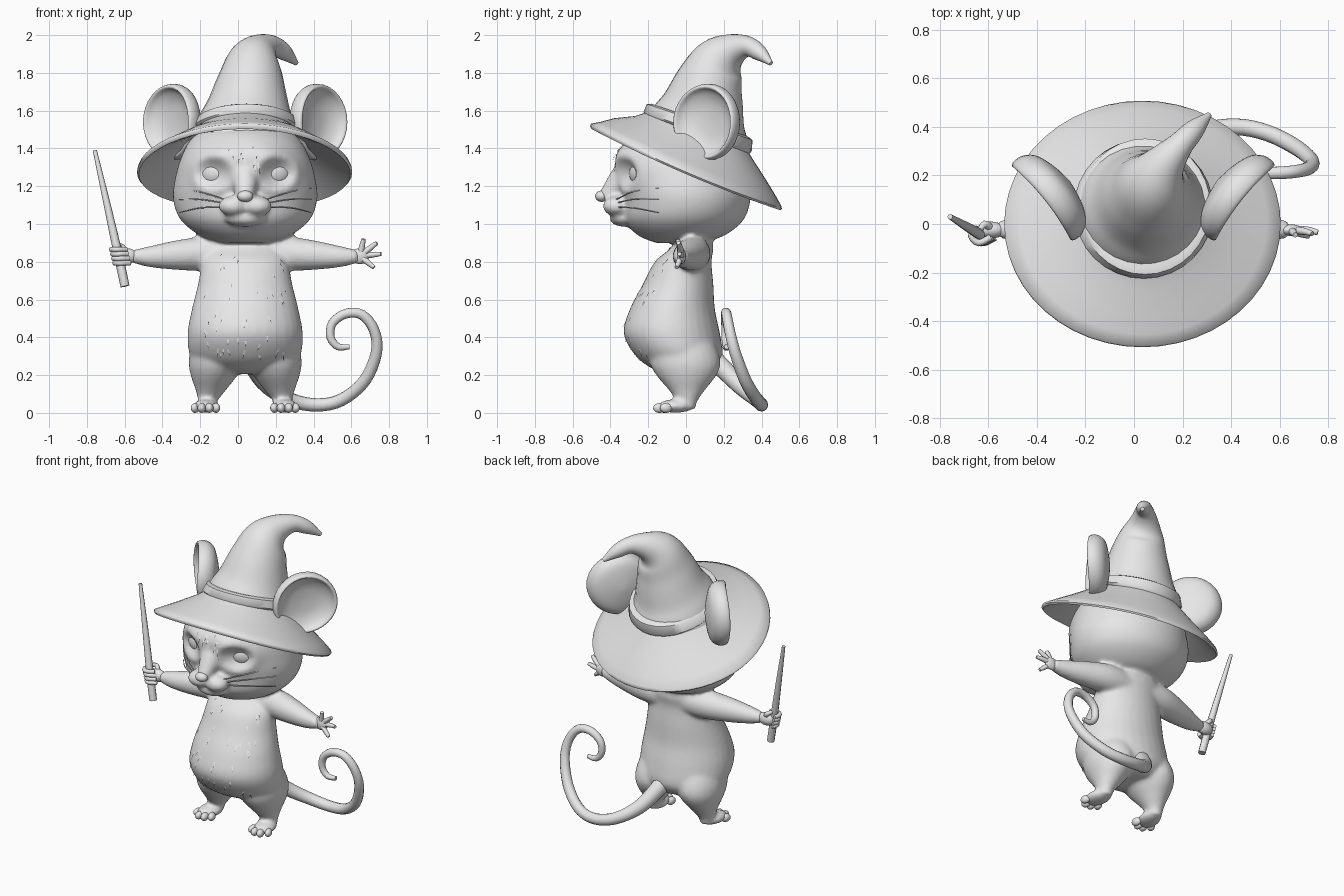
import bpy, bmesh, math, random
from mathutils import Vector, Matrix

if "Cube" in bpy.data.objects:
    bpy.data.objects.remove(bpy.data.objects["Cube"])

random.seed(4)
CX = 0.038                      # symmetry plane of the animal
TAU = 2 * math.pi
GREY = bpy.data.materials.new("plain_grey")
GREY.diffuse_color = (0.8, 0.8, 0.8, 1)
GREY.use_nodes = True
GREY.node_tree.nodes["Principled BSDF"].inputs["Base Color"].default_value = GREY.diffuse_color


def spline(pts, steps=5):
    """Catmull-Rom through tuples of any length."""
    P = [Vector(p) for p in pts]
    P = [2 * P[0] - P[1]] + P + [2 * P[-1] - P[-2]]
    out = []
    for a, b, c, d in zip(P, P[1:], P[2:], P[3:]):
        for k in range(steps):
            t = k / steps
            out.append(0.5 * (2 * b + (c - a) * t + (2 * a - 5 * b + 4 * c - d) * t * t
                              + (3 * b - a - 3 * c + d) * t ** 3))
    return out + [P[-2]]


def loft(bm, rings, n=24, caps=True):
    """Skin rings given as (centre, u axis, v axis)."""
    loops = []
    for c, u, v in rings:
        loops.append([bm.verts.new(Vector(c) + Vector(u) * math.cos(TAU * i / n)
                                   + Vector(v) * math.sin(TAU * i / n)) for i in range(n)])
    for a, b in zip(loops, loops[1:]):
        for i in range(n):
            bm.faces.new((a[i], a[(i + 1) % n], b[(i + 1) % n], b[i]))
    if caps:
        bm.faces.new(loops[0][::-1])
        bm.faces.new(loops[-1])
    return [v for l in loops for v in l]


def stack(bm, rows, n=32):
    """Horizontal ellipses: (x centre, y centre, z, x radius, y radius)."""
    return loft(bm, [((r[0], r[1], r[2]), (r[3], 0, 0), (0, r[4], 0)) for r in spline(rows)], n)


def tube(bm, pts, n=12, steps=5):
    """Round tube along (x, y, z, radius) points."""
    S = spline(pts, steps)
    C = [Vector(s[:3]) for s in S]
    rings, u = [], None
    for i, s in enumerate(S):
        t = (C[min(i + 1, len(C) - 1)] - C[max(i - 1, 0)]).normalized()
        u = t.orthogonal() if u is None else u - t * u.dot(t)
        u.normalize()
        rings.append((C[i], u * s[3], t.cross(u) * s[3]))
    return loft(bm, rings, n)


def blob(bm, c, r, turn=0):
    m = Matrix.Translation(c) @ Matrix.Rotation(turn, 4, 'Z') @ Matrix.Diagonal((*r, 1))
    bmesh.ops.create_uvsphere(bm, u_segments=20, v_segments=12, radius=1, matrix=m)


def finish(bm, name, angle=50, fix=True):
    if fix:
        bmesh.ops.recalc_face_normals(bm, faces=bm.faces[:])
    me = bpy.data.meshes.new(name)
    bm.to_mesh(me)
    bm.free()
    me.materials.append(GREY)
    me.shade_smooth()
    me.set_sharp_from_angle(angle=math.radians(angle))
    ob = bpy.data.objects.new(name, me)
    bpy.context.collection.objects.link(ob)
    return ob


# Torso, legs, arms, head and muzzle fused into one furry skin
bm = bmesh.new()
stack(bm, [(CX, .01, .205, .10, .11), (CX, -.01, .235, .21, .17), (CX, -.035, .30, .29, .23),
           (CX, -.075, .42, .305, .255), (CX, -.072, .55, .282, .225), (CX, -.042, .68, .25, .187),
           (CX, -.015, .80, .228, .15), (CX, .035, .88, .20, .11), (CX, .04, .96, .13, .08)])
head = stack(bm, [(CX, -.04, .90, .12, .12), (CX, -.025, .94, .24, .23), (CX, -.012, 1.02, .34, .315),
                  (CX, 0, 1.12, .38, .34), (CX, -.01, 1.22, .375, .35), (CX, -.025, 1.35, .34, .345),
                  (CX, .01, 1.47, .27, .29), (CX, .05, 1.55, .14, .16)], 64)
for v in head:                  # eye sockets pressed in, lids and brows pushed out
    if v.co.y < -.05:
        x, z = abs(v.co.x - CX), v.co.z
        r = math.hypot(x - .17, (z - 1.27) * 1.15)
        v.co.y += .055 * math.exp(-(r / .075) ** 2) - .016 * math.exp(-((r - .105) / .025) ** 2)
        v.co.y -= .02 * math.exp(-((x - .12) / .1) ** 2 - ((z - 1.38) / .04) ** 2)
tube(bm, [(CX, -.28, 1.34, .06), (CX, -.345, 1.23, .07), (CX, -.43, 1.135, .042)])
blob(bm, (CX, -.325, 1.03), (.11, .08, .045))
for s in (-1, 1):
    blob(bm, (CX + s * .058, -.365, 1.095), (.085, .075, .055), -s * .35)
    stack(bm, [(CX + s * .12, -.04, .50, .09, .12), (CX + s * .142, -.02, .36, .14, .175),
               (CX + s * .153, -.005, .27, .146, .188), (CX + s * .165, .002, .20, .124, .16),
               (CX + s * .182, .005, .12, .08, .095), (CX + s * .198, .005, .06, .05, .055),
               (CX + s * .2, .005, .02, .045, .045)], 24)
    blob(bm, (CX + s * .208, -.055, .036), (.068, .098, .036), s * .2)
    tube(bm, [(CX + s * .08, .035, .84, .095), (CX + s * .22, .035, .842, .092),
              (CX + s * .36, .01, .835, .079), (CX + s * .5, -.015, .827, .057),
              (CX + s * .6, -.025, .828, .034)], 20)
fur = finish(bm, "body_and_head")
m = fur.modifiers.new("fuse", 'REMESH')
m.mode, m.voxel_size, m.use_smooth_shade = 'VOXEL', .012, True
m = fur.modifiers.new("soften", 'SMOOTH')
m.factor, m.iterations = .5, 9

# Eyes and nose
bm = bmesh.new()
for s in (-1, 1):
    blob(bm, (CX + s * .172, -.252, 1.268), (.074, .042, .062), s * .42)
finish(bm, "eyes")
bm = bmesh.new()
blob(bm, (CX, -.447, 1.147), (.042, .034, .03))
finish(bm, "nose")

# Cupped ears, thick towards the outer edge
bm = bmesh.new()
for s in (-1, 1):
    n, t = Vector((s * .78, -.62, 0)), Vector((s * .62, .78, 0))
    c = Vector((CX + s * .375, .122, 1.54))
    ear = loft(bm, [(c + n * d, t * .205 * r, Vector((0, 0, .2 * r))) for r, d in
                    spline([(.03, -.02), (.5, -.012), (.8, .015), (.92, .045), (1, .03), (.99, -.015),
                            (.82, -.055), (.45, -.075), (.03, -.085)], 3)], 32)
    for v in ear:
        k = (v.co - c).dot(t) / .2
        v.co += n * (.02 * k * k - .006)
finish(bm, "ears", 80)

# Tilted hat brim, sagging a little at the sides
bm = bmesh.new()


def brim_ring(cx, cy, z, rx, ry, slope):
    return (cx, cy, z), (rx, 0, 0), (0, ry, -slope * ry)


brim = loft(bm, [brim_ring(*r) for r in [
    (.04, .05, 1.505, .25, .26, .33), (.04, .04, 1.46, .31, .31, .36), (.04, .02, 1.40, .41, .40, .40),
    (.037, .01, 1.345, .51, .465, .42), (.035, 0, 1.315, .565, .503, .43), (.035, 0, 1.30, .57, .508, .43),
    (.035, 0, 1.288, .56, .50, .43), (.037, .01, 1.315, .50, .455, .42), (.04, .02, 1.365, .40, .39, .40),
    (.04, .05, 1.46, .25, .26, .33)]], 48, False)
for v in brim:
    v.co.z -= .025 * ((v.co.x - CX) / .57) ** 2
finish(bm, "hat_brim", 60)

# Pointed crown with a bent tip, and its band following the brim
bm = bmesh.new()
tube(bm, [(.037, .045, 1.43, .292), (.046, .065, 1.53, .262), (.055, .09, 1.62, .222),
          (.068, .125, 1.75, .18), (.085, .175, 1.86, .14), (.125, .245, 1.92, .09),
          (.19, .325, 1.94, .055), (.25, .39, 1.905, .042), (.31, .45, 1.85, .012)], 28)
finish(bm, "hat_crown", 60)
bm = bmesh.new()
loft(bm, [brim_ring(*r) for r in [
    (.04, .06, 1.47, .27, .275, .36), (.04, .062, 1.49, .288, .287, .36), (.045, .072, 1.54, .27, .28, .34),
    (.045, .072, 1.55, .245, .255, .34)]], 32)
finish(bm, "hat_band")

# Open hand, gripping hand and toes
bm = bmesh.new()
blob(bm, (.645, -.025, .83), (.05, .024, .042))
for dx, dz, y in ((.02, .09, -.035), (.09, .07, -.03), (.113, .012, -.025), (.075, -.06, -.04)):
    tube(bm, [(.645, -.025, .83, .018), (.645 + dx * .6, y, .83 + dz * .6, .015),
              (.645 + dx, y - .01, .83 + dz, .011)], 8, 3)
finish(bm, "open_hand")
bm = bmesh.new()
blob(bm, (-.59, -.025, .83), (.06, .035, .042))
for k in range(4):
    z, x = .865 - .024 * k, -.64 + .006 * k
    tube(bm, [(x + .05, -.055, z, .014), (x, -.078, z, .014), (x - .03, -.05, z, .014),
              (x - .02, -.01, z, .012)], 8, 3)
tube(bm, [(-.59, -.02, .85, .018), (-.615, .0, .88, .015), (-.64, -.03, .89, .011)], 8, 3)
finish(bm, "gripping_hand")
bm = bmesh.new()
for s in (-1, 1):
    for k, (dx, y) in enumerate(((.155, -.115), (.19, -.14), (.23, -.14), (.265, -.105))):
        blob(bm, (CX + s * dx, y, .026), (.022, .034, .026), s * (dx - .2) * 5)
finish(bm, "toes")

# Wand
bm = bmesh.new()
tube(bm, [(-.598, -.06, .67, .024), (-.63, -.045, .82, .024), (-.69, -.01, 1.09, .019),
          (-.758, .03, 1.39, .011)], 8, 2)
finish(bm, "wand")

# Curled tail
bm = bmesh.new()
tube(bm, [(.06, .10, .32, .06), (.09, .19, .24, .052), (.16, .29, .14, .045), (.28, .375, .068, .038),
          (.42, .40, .042, .035), (.55, .375, .07, .034), (.67, .315, .17, .033), (.733, .26, .32, .03),
          (.72, .23, .44, .028), (.655, .215, .52, .027), (.57, .21, .525, .026),
          (.50, .21, .475, .024), (.49, .21, .40, .022), (.53, .212, .35, .019),
          (.59, .215, .35, .013)], 12, 4)
finish(bm, "tail")

# Whiskers hugging the cheeks
bm = bmesh.new()
for s in (-1, 1):
    for z0, z1 in ((1.13, 1.19), (1.11, 1.13), (1.09, 1.06)):
        tube(bm, [(CX + s * .11, -.37, z0, .004), (CX + s * .24, -.28, (z0 + z1) / 2 + .01, .0035),
                  (CX + s * .35, -.145, z1, .002)], 5, 4)
finish(bm, "whiskers")

# Thin fur tufts lying on the chest and forehead
skin = fur.evaluated_get(bpy.context.evaluated_depsgraph_get())
bm = bmesh.new()
for k in range(55):
    x, z = random.uniform(-.22, .22), random.uniform(.28, .85)
    if k > 42:
        x, z = random.uniform(-.09, .09), random.uniform(1.3, 1.42)
    hit, p, nrm, _ = skin.ray_cast(Vector((CX + x, -1, z)), Vector((0, 1, 0)))
    if hit:
        down = Vector((random.uniform(-.3, .3), 0, -1))
        down = (down - nrm * down.dot(nrm)).normalized()
        side, q = nrm.cross(down) * .006, random.uniform(.03, .06)
        a, b, c = p + side + nrm * .001, p - side + nrm * .001, p + down * q + nrm * .01
        bm.faces.new([bm.verts.new(w) for w in (a, b, c)])
finish(bm, "fur_tufts", fix=False)
